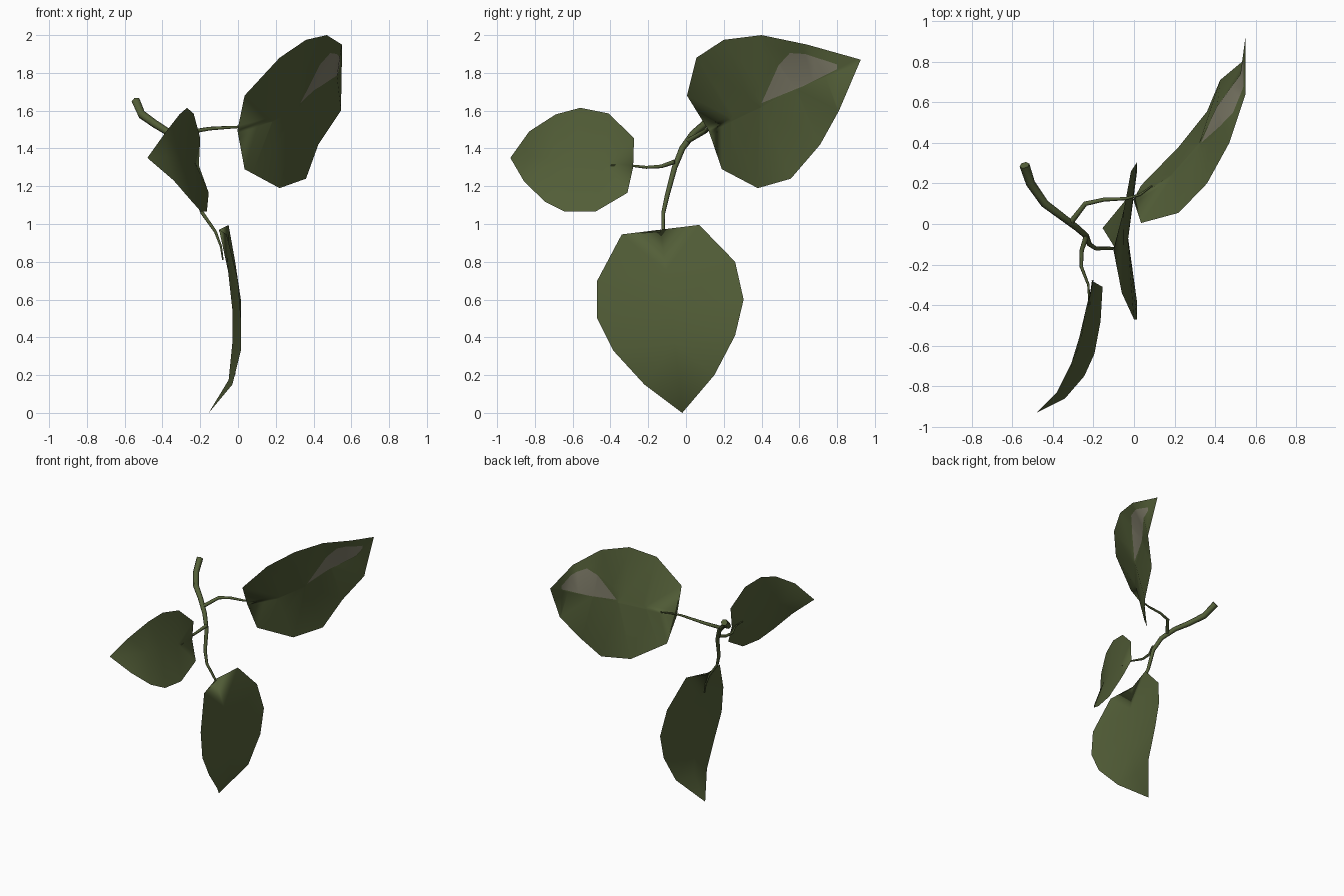
import bpy
import bmesh
from mathutils import Vector

cube = bpy.data.objects.get("Cube")
if cube:
    bpy.data.objects.remove(cube, do_unlink=True)


def make_material(name, rgb):
    mat = bpy.data.materials.new(name)
    mat.use_nodes = True
    mat.diffuse_color = (*rgb, 1)
    shader = mat.node_tree.nodes["Principled BSDF"]
    shader.inputs["Base Color"].default_value = (*rgb, 1)
    shader.inputs["Roughness"].default_value = 0.8
    return mat


leaf_green = make_material("leaf green", (0.088, 0.115, 0.040))
pale_grey = make_material("pale grey green", (0.21, 0.20, 0.14))


def make_leaf(name, base, tip, rows, sag, patch=()):
    """Leaf blade: paired edge points, joined across a sunken midrib."""
    bm = bmesh.new()
    base_vert = bm.verts.new(base)
    tip_vert = bm.verts.new(tip)
    strips = []
    for i, (a, b) in enumerate(rows):
        a, b = Vector(a), Vector(b)
        depth = 1.0 if i < len(rows) - 1 else 0.6
        middle = (a + b) / 2 + Vector(sag) * depth
        strips.append([bm.verts.new(p) for p in (a, middle, b)])
    for (a0, m0, b0), (a1, m1, b1) in zip(strips, strips[1:]):
        bm.faces.new((a0, m0, m1, a1))
        bm.faces.new((m0, b0, b1, m1))
    for end, (a, m, b) in ((base_vert, strips[0]), (tip_vert, strips[-1])):
        bm.faces.new((end, a, m))
        bm.faces.new((end, m, b))
    bmesh.ops.recalc_face_normals(bm, faces=bm.faces[:])
    bmesh.ops.triangulate(bm, faces=bm.faces[:])

    # Pale patch: cut the blade along each patch edge, colour what lies inside
    planes = []
    for p, q in zip(patch, patch[1:] + patch[:1]):
        origin = Vector((0, *p))
        outward = Vector((0, p[1] - q[1], q[0] - p[0]))
        planes.append((origin, outward))
        bmesh.ops.bisect_plane(bm, geom=bm.verts[:] + bm.edges[:] + bm.faces[:],
                               dist=1e-5, plane_co=origin, plane_no=outward)
    for face in bm.faces:
        face.smooth = True
        centre = face.calc_center_median()
        if planes and all((centre - o).dot(n) < 0 for o, n in planes):
            face.material_index = 1

    mesh = bpy.data.meshes.new(name)
    bm.to_mesh(mesh)
    bm.free()
    mesh.materials.append(leaf_green)
    mesh.materials.append(pale_grey)
    obj = bpy.data.objects.new(name, mesh)
    bpy.context.collection.objects.link(obj)
    return obj


def make_tube(name, path, start_radius, end_radius):
    """Tapered six-sided tube along a path."""
    curve = bpy.data.curves.new(name, "CURVE")
    curve.dimensions = "3D"
    curve.bevel_depth = 1.0
    curve.bevel_resolution = 1
    curve.use_fill_caps = True
    spline = curve.splines.new("POLY")
    spline.points.add(len(path) - 1)
    for i, (point, co) in enumerate(zip(spline.points, path)):
        t = i / (len(path) - 1)
        point.co = (*co, 1)
        point.radius = start_radius + (end_radius - start_radius) * t
    spline.use_smooth = True
    curve.materials.append(leaf_green)
    obj = bpy.data.objects.new(name, curve)
    bpy.context.collection.objects.link(obj)
    bpy.ops.object.select_all(action="DESELECT")
    obj.select_set(True)
    bpy.context.view_layer.objects.active = obj
    bpy.ops.object.convert(target="MESH")
    return obj


# Hanging lower leaf
make_leaf("lower_leaf", (-0.1, -0.12, 0.96), (-0.155, -0.02, 0), [
    ((-0.06, -0.34, 0.945), (-0.05, 0.07, 0.995)),
    ((0, -0.47, 0.7), (-0.015, 0.26, 0.8)),
    ((0.015, -0.47, 0.5), (0.015, 0.305, 0.6)),
    ((0.015, -0.385, 0.33), (0.015, 0.26, 0.41)),
    ((-0.03, -0.22, 0.15), (-0.015, 0.15, 0.2)),
], sag=(-0.045, 0, 0))

# Front leaf
make_leaf("front_leaf", (-0.21, -0.28, 1.3), (-0.48, -0.93, 1.35), [
    ((-0.2, -0.275, 1.455), (-0.155, -0.31, 1.165)),
    ((-0.235, -0.41, 1.585), (-0.165, -0.48, 1.065)),
    ((-0.27, -0.56, 1.615), (-0.195, -0.64, 1.065)),
    ((-0.31, -0.69, 1.58), (-0.245, -0.75, 1.12)),
    ((-0.38, -0.83, 1.49), (-0.34, -0.86, 1.23)),
], sag=(-0.03, 0.012, 0))

# Large upper leaf with the pale patch; patch corners run clockwise in y, z
make_leaf("upper_leaf", (0.005, 0.125, 1.52), (0.55, 0.925, 1.87), [
    ((0.035, 0.005, 1.68), (0.035, 0.19, 1.29)),
    ((0.22, 0.055, 1.88), (0.22, 0.38, 1.19)),
    ((0.36, 0.2, 1.975), (0.36, 0.555, 1.24)),
    ((0.47, 0.4, 2), (0.425, 0.71, 1.42)),
    ((0.55, 0.64, 1.95), (0.545, 0.81, 1.6)),
], sag=(-0.038, 0.022, 0.01), patch=[
    (0.4, 1.64), (0.49, 1.84), (0.55, 1.905), (0.63, 1.9),
    (0.8, 1.845), (0.8, 1.82), (0.62, 1.73),
])

# Main stem, running down into the lower leaf
make_tube("stem", [
    (-0.54, 0.29, 1.65), (-0.51, 0.2, 1.58), (-0.44, 0.1, 1.53),
    (-0.36, 0.04, 1.48), (-0.28, -0.02, 1.4), (-0.235, -0.06, 1.3),
    (-0.22, -0.1, 1.15), (-0.19, -0.12, 1.06), (-0.12, -0.12, 0.96),
    (-0.09, -0.12, 0.88), (-0.08, -0.12, 0.81),
], 0.025, 0.004)

# Leaf stalks
make_tube("upper_leaf_stalk", [
    (-0.31, 0.01, 1.44), (-0.24, 0.1, 1.49), (-0.15, 0.12, 1.505),
    (-0.04, 0.125, 1.512), (0.03, 0.145, 1.515), (0.09, 0.19, 1.525),
], 0.014, 0.004)
make_tube("front_leaf_stalk", [
    (-0.235, -0.06, 1.33), (-0.258, -0.13, 1.305), (-0.26, -0.21, 1.3),
    (-0.225, -0.3, 1.31), (-0.22, -0.4, 1.31),
], 0.013, 0.004)
